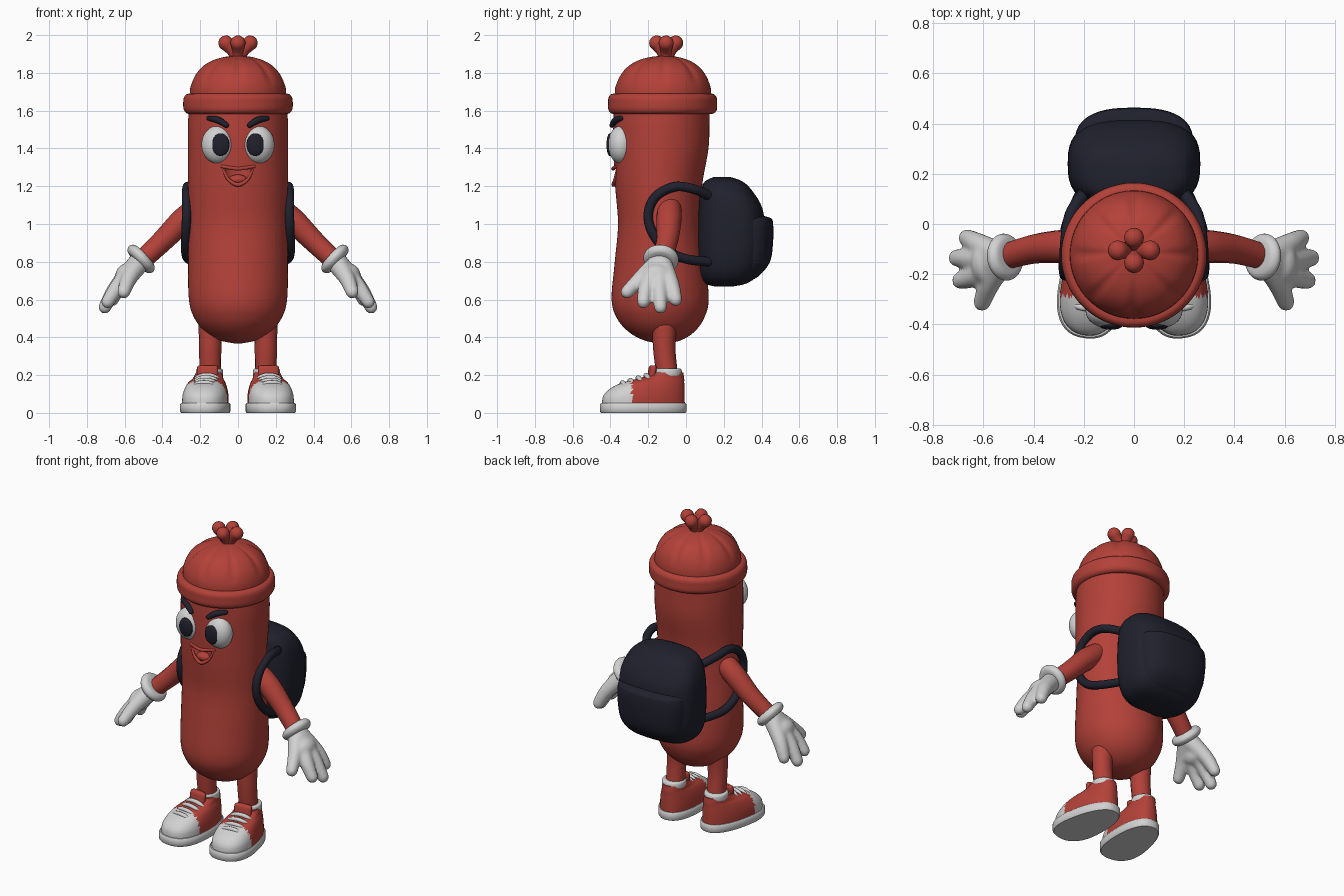
import bpy, bmesh
from math import sin, cos, pi, copysign
from mathutils import Vector, Matrix

if "Cube" in bpy.data.objects:
    bpy.data.objects.remove(bpy.data.objects["Cube"], do_unlink=True)


def material(name, rgb):
    m = bpy.data.materials.new(name)
    m.use_nodes = True
    m.diffuse_color = (*rgb, 1)
    m.node_tree.nodes["Principled BSDF"].inputs["Base Color"].default_value = (*rgb, 1)
    return m


RED = material("sausage red", (0.45, 0.053, 0.04))
WHITE = material("soft white", (0.64, 0.64, 0.64))
NAVY = material("dark navy", (0.014, 0.015, 0.026))


def spline(pts, steps):
    """Catmull-Rom samples through tuples of any length."""
    out = []
    for i in range(len(pts) - 1):
        a, b, c, d = pts[max(i - 1, 0)], pts[i], pts[i + 1], pts[min(i + 2, len(pts) - 1)]
        for k in range(steps):
            t = k / steps
            out.append([0.5 * (2 * q + (r - p) * t + (2 * p - 5 * q + 4 * r - s) * t * t
                               + (3 * q - p - 3 * r + s) * t ** 3)
                        for p, q, r, s in zip(a, b, c, d)])
    return out + [list(pts[-1])]


def skin_rings(bm, rings):
    loops = [[bm.verts.new(p) for p in ring] for ring in rings]
    n = len(loops[0])
    for a, b in zip(loops, loops[1:]):
        for i in range(n):
            bm.faces.new((a[i], a[(i + 1) % n], b[(i + 1) % n], b[i]))
    bm.faces.new(loops[0][::-1])
    bm.faces.new(loops[-1])


def loft(bm, levels, steps=4, power=2.0, taper=0.0, mod=None, n=48, matrix=Matrix()):
    """Stack outlines given as (z, centre y, half width, half depth)."""
    rings = []
    for z, cy, rx, ry in (spline(levels, steps) if steps > 1 else levels):
        ring = []
        for i in range(n):
            a = 2 * pi * i / n
            sx, sy = [copysign(abs(v) ** (2 / power), v) for v in (sin(a), cos(a))]
            f = mod(a, z) if mod else 1
            ring.append(matrix @ Vector((max(rx, .002) * sx * f * (1 - taper * sy),
                                         cy + max(ry, .002) * sy * f, z)))
        rings.append(ring)
    skin_rings(bm, rings)


def sweep(bm, pts, steps=6, n=16):
    """Round-ended tube through (x, y, z, radius) points."""
    path = spline(pts, steps)
    pos = [Vector(p[:3]) for p in path]
    tan = [(pos[min(i + 1, len(pos) - 1)] - pos[max(i - 1, 0)]).normalized()
           for i in range(len(pos))]
    axis = min(range(3), key=lambda k: sum(abs(t[k]) for t in tan))
    ref = Vector([float(k == axis) for k in range(3)])
    stations = [(p, t, q[3]) for p, t, q in zip(pos, tan, path)]
    p0, t0, r0 = stations[0]
    p1, t1, r1 = stations[-1]
    caps = [pi / 2 * k / 5 for k in range(1, 5)] + [1.5]
    stations = ([(p0 - t0 * r0 * sin(a), t0, r0 * cos(a)) for a in reversed(caps)] + stations
                + [(p1 + t1 * r1 * sin(a), t1, r1 * cos(a)) for a in caps])
    rings = []
    for p, t, r in stations:
        u = t.cross(ref).normalized()
        v = t.cross(u)
        rings.append([p + (u * cos(2 * pi * i / n) + v * sin(2 * pi * i / n)) * r for i in range(n)])
    skin_rings(bm, rings)


def ball(bm, centre, radii):
    bmesh.ops.create_uvsphere(bm, u_segments=32, v_segments=20, radius=1,
                              matrix=Matrix.Translation(centre) @ Matrix.Diagonal((*radii, 1)))


def smooth(ob):
    bpy.ops.object.select_all(action='DESELECT')
    bpy.context.view_layer.objects.active = ob
    ob.select_set(True)
    bpy.ops.object.shade_smooth_by_angle(angle=0.8)


def part(name, mat, build, pair=False, matrix=None, fuse=False):
    bm = bmesh.new()
    build(bm)
    if matrix:
        bm.transform(matrix)
    bmesh.ops.recalc_face_normals(bm, faces=bm.faces)
    me = bpy.data.meshes.new(name)
    bm.to_mesh(me)
    bm.free()
    me.materials.append(mat)
    ob = bpy.data.objects.new(name, me)
    bpy.context.collection.objects.link(ob)
    smooth(ob)
    if fuse:
        r = ob.modifiers.new("fuse", 'REMESH')
        r.mode, r.voxel_size, r.use_smooth_shade = 'VOXEL', 0.01, True
        s = ob.modifiers.new("soften", 'SMOOTH')
        s.iterations = 5
    if pair:
        ob.modifiers.new("pair", 'MIRROR')
    return ob


# Body with an open mouth cut in
body = part("body", RED, lambda bm: loft(bm, [
    (.368, -.12, .02, .02), (.385, -.125, .10, .10), (.43, -.13, .175, .175),
    (.5, -.135, .23, .23), (.6, -.137, .26, .257), (.8, -.137, .264, .24),
    (1.0, -.14, .262, .22), (1.2, -.145, .264, .23), (1.4, -.133, .265, .252),
    (1.55, -.13, .264, .254), (1.7, -.125, .25, .25)], steps=5, n=64))
cutter = part("mouth_cutter", RED, lambda bm: loft(bm, [
    (1.21, -.39, .02, .045), (1.225, -.39, .045, .05), (1.255, -.39, .064, .05),
    (1.295, -.39, .075, .05)]))
cutter.hide_render = True
cut = body.modifiers.new("mouth", 'BOOLEAN')
cut.operation, cut.object, cut.solver = 'DIFFERENCE', cutter, 'EXACT'
bpy.context.view_layer.objects.active = body
bpy.ops.object.modifier_apply(modifier="mouth")
bpy.data.objects.remove(cutter, do_unlink=True)
smooth(body)


def lips(bm):
    sweep(bm, [(-.085, -.365, 1.305, .009), (0, -.386, 1.293, .01), (.085, -.365, 1.305, .009)], n=10)
    sweep(bm, [(-.076, -.366, 1.285, .006), (-.05, -.376, 1.235, .009), (0, -.384, 1.208, .011),
               (.05, -.376, 1.235, .009), (.076, -.366, 1.285, .006)], n=10)


part("lips", RED, lips)
part("tongue", RED, lambda bm: ball(bm, (0, -.35, 1.235), (.048, .032, .027)))

# Eyes and brows
part("eyes", WHITE, lambda bm: ball(bm, (.108, -.345, 1.42), (.085, .068, .1)), pair=True)
part("pupils", NAVY, lambda bm: ball(bm, (.092, -.403, 1.42), (.047, .018, .06)), pair=True)
part("brows", NAVY, lambda bm: sweep(bm, [(.155, -.345, 1.56, .013), (.105, -.372, 1.55, .018),
                                          (.062, -.392, 1.523, .014)]), pair=True)


# Hat: pleated dome, rolled brim, gathered knot
def pleat(a, z):
    return 1 - .09 * min(max((z - 1.73) / .12, 0), 1) * abs(cos(4 * a)) ** 14


part("hat_dome", RED, lambda bm: loft(bm, [
    (1.66, -.122, .255, .255), (1.72, -.122, .253, .253), (1.78, -.121, .233, .233),
    (1.83, -.12, .195, .195), (1.865, -.118, .14, .14), (1.885, -.115, .07, .07),
    (1.89, -.112, .01, .01)], n=96, mod=pleat))
part("hat_brim", RED, lambda bm: loft(bm, [
    (1.582, -.124, .24, .24), (1.585, -.124, .27, .27), (1.605, -.124, .287, .287),
    (1.64, -.124, .29, .288), (1.67, -.124, .286, .286), (1.688, -.124, .27, .27),
    (1.69, -.124, .24, .24)], n=64))


def knot(bm):
    for x, y in ((.064, 0), (-.064, 0), (0, .05), (0, -.05)):
        sweep(bm, [(x * .2, -.105 + y * .2, 1.87, .026), (x * .45, -.105 + y * .45, 1.915, .03),
                   (x, -.105 + y, 1.958, .04)])


part("hat_knot", RED, knot)

# Arms, cuffs and gloves
part("arms", RED, lambda bm: sweep(bm, [
    (.2, -.09, 1.09, .065), (.29, -.09, 1.02, .066), (.4, -.1, .91, .058),
    (.51, -.13, .805, .052)]), pair=True)
aim = Vector((.7, -.1, -.65)).to_track_quat('Z', 'Y').to_matrix().to_4x4()
part("glove_cuffs", WHITE, lambda bm: loft(bm, [
    (-.03, 0, .045, .045), (-.025, 0, .078, .078), (0, 0, .094, .094), (.025, 0, .078, .078),
    (.03, 0, .045, .045)]), pair=True, matrix=Matrix.Translation((.513, -.132, .815)) @ aim)


def glove(bm):
    for knuckle, tip in (((.575, -.235, .715), (.605, -.312, .64)),
                         ((.63, -.205, .675), (.69, -.225, .588)),
                         ((.64, -.14, .668), (.705, -.135, .56)),
                         ((.62, -.08, .685), (.665, -.055, .6))):
        sweep(bm, [(.52, -.135, .8, .058), (*knuckle, .044), (*tip, .035)])
    ball(bm, (.59, -.155, .725), (.06, .085, .065))


part("gloves", WHITE, glove, pair=True, fuse=True)

# Legs
part("legs", RED, lambda bm: sweep(bm, [(.145, -.115, .46, .064), (.147, -.115, .34, .059),
                                        (.147, -.1, .2, .057)]), pair=True)

# Shoes, built heel at the origin and then turned outwards
turn = Matrix.Translation((.14, 0, 0)) @ Matrix.Rotation(.12, 4, 'Z')
part("shoe_soles", WHITE, lambda bm: loft(bm, [
    (0, -.228, .122, .224), (.008, -.228, .128, .23), (.045, -.228, .128, .23),
    (.052, -.228, .122, .224)], steps=1, power=2.4, taper=.16), pair=True, matrix=turn)


def upper(bm):
    loft(bm, [(.04, -.227, .118, .22), (.09, -.224, .117, .216), (.13, -.205, .108, .196),
              (.16, -.175, .095, .165), (.18, -.135, .08, .125), (.2, -.105, .072, .092),
              (.215, -.1, .066, .085)], power=2.3, taper=.16, n=64)
    for f in bm.faces:
        f.material_index = int(f.calc_center_median().y < -.3)


shoe = part("shoe_uppers", RED, upper, pair=True, matrix=turn)
shoe.data.materials.append(WHITE)
part("shoe_collars", WHITE, lambda bm: loft(bm, [
    (.19, -.095, .06, .06), (.195, -.095, .07, .072), (.215, -.095, .072, .074),
    (.232, -.095, .068, .068), (.236, -.095, .05, .05)]), pair=True, matrix=turn)
part("shoe_tongues", RED, lambda bm: loft(bm, [
    (.15, -.19, .05, .025), (.2, -.183, .055, .02), (.24, -.178, .056, .018),
    (.252, -.176, .045, .01)], power=3), pair=True, matrix=turn)


def laces(bm):
    for i in range(4):
        y, z = -.335 + .042 * i, .15 + .013 * i
        sweep(bm, [(-.08, y + .012, z - .035, .011), (-.045, y, z, .013), (0, y - .004, z + .01, .013),
                   (.045, y, z, .013), (.08, y + .012, z - .035, .011)], steps=4, n=10)


part("shoe_laces", WHITE, laces, pair=True, matrix=turn)

# Backpack with pocket and shoulder straps
part("backpack", NAVY, lambda bm: loft(bm, [
    (.67, .2, .06, .05), (.685, .21, .17, .11), (.73, .225, .225, .155), (.82, .235, .255, .175),
    (.95, .24, .264, .18), (1.08, .235, .258, .17), (1.17, .215, .232, .14),
    (1.225, .2, .18, .1), (1.25, .19, .06, .04)], power=2.8), pair=False)
part("backpack_pocket", NAVY, lambda bm: loft(bm, [
    (.7, .28, .1, .05), (.72, .29, .18, .09), (.8, .31, .22, .135), (.92, .315, .235, .147),
    (1.0, .315, .235, .146), (1.03, .31, .225, .14), (1.045, .3, .18, .1)], power=2.6))
part("backpack_straps", NAVY, lambda bm: sweep(bm, [
    (.2, .12, 1.15, .025), (.25, .04, 1.185, .025), (.268, -.06, 1.197, .025),
    (.272, -.16, 1.145, .025), (.272, -.2, 1.05, .025), (.275, -.175, .95, .025),
    (.277, -.1, .86, .025), (.262, 0, .815, .025), (.21, .12, .8, .025)]), pair=True)
